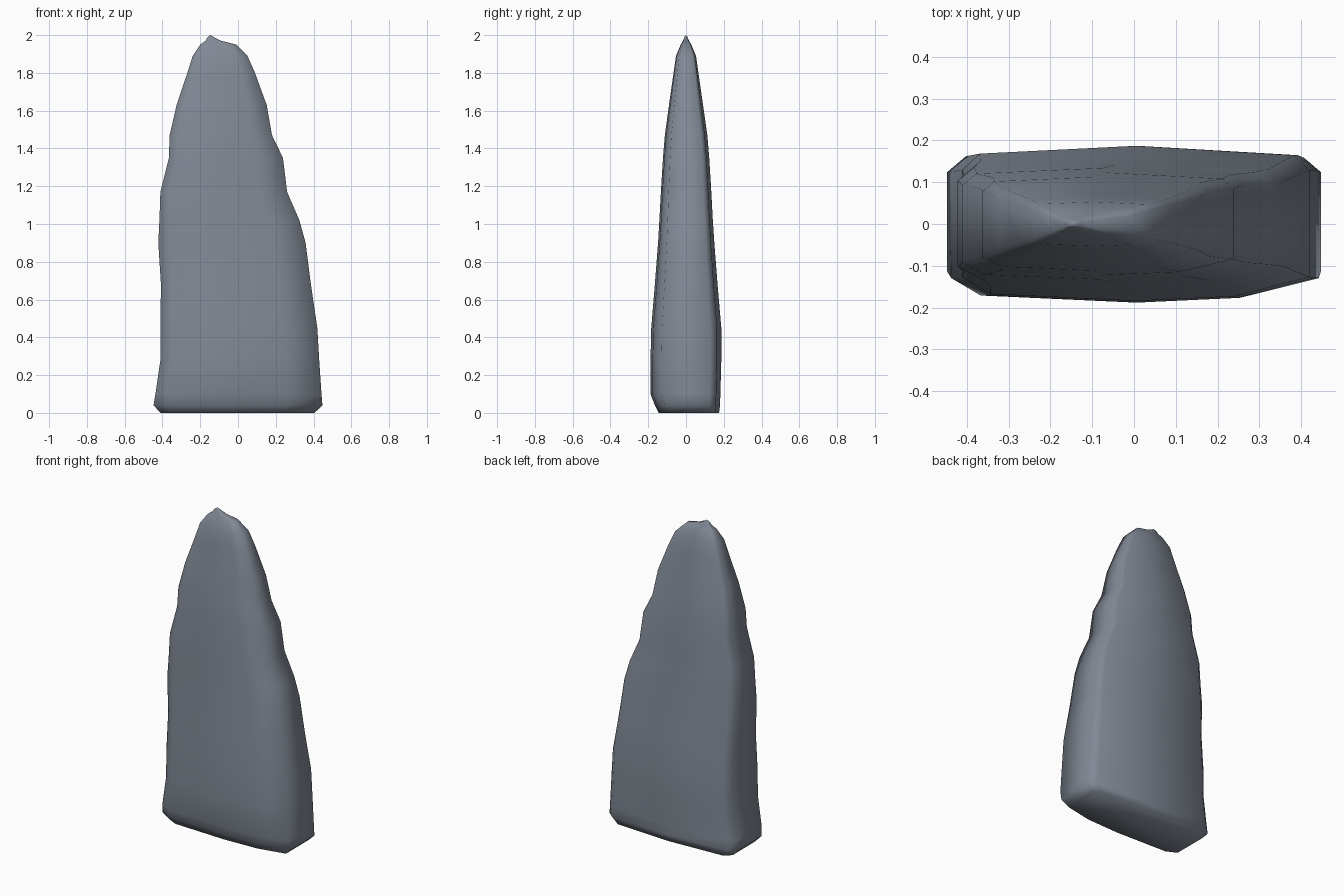
import bpy, bmesh

# Weathered standing stone lofted from chamfered cross-sections
# each level: z, left x, right x, front depth, back depth
LEVELS = [
    (0.00, -0.41, 0.405, 0.145, 0.175),
    (0.04, -0.447, 0.447, 0.165, 0.18),
    (0.10, -0.437, 0.442, 0.188, 0.182),
    (0.28, -0.411, 0.43, 0.188, 0.187),
    (0.45, -0.411, 0.42, 0.184, 0.187),
    (0.68, -0.408, 0.386, 0.165, 0.167),
    (0.90, -0.422, 0.358, 0.148, 0.15),
    (1.02, -0.416, 0.325, 0.141, 0.142),
    (1.17, -0.411, 0.26, 0.133, 0.134),
    (1.35, -0.366, 0.238, 0.122, 0.123),
    (1.47, -0.362, 0.18, 0.112, 0.113),
    (1.63, -0.325, 0.152, 0.09, 0.09),
    (1.80, -0.268, 0.09, 0.066, 0.066),
    (1.89, -0.24, 0.05, 0.053, 0.053),
    (1.95, -0.20, -0.01, 0.028, 0.028),
    (1.97, -0.172, -0.09, 0.016, 0.016),
    (1.99, -0.16, -0.13, 0.008, 0.008),
]
# outline: across (-1 left to 1 right), depth fraction (- front, + back)
OUTLINE = [(-1, -0.69), (-0.84, -0.91), (0, -1), (0.57, -0.94), (1, -0.69),
           (1, 0.69), (0.91, 0.88), (0, 1), (-0.9, 0.9), (-1, 0.69)]

stone_grey = bpy.data.materials.new("slate grey stone")
stone_grey.diffuse_color = (0.22, 0.25, 0.30, 1)

bm = bmesh.new()
rings = []
for z, left, right, front, back in LEVELS:
    mid, half = (left + right) / 2, (right - left) / 2
    rings.append([bm.verts.new((mid + u * half, v * (front if v < 0 else back), z))
                  for u, v in OUTLINE])
n = len(OUTLINE)
for a, b in zip(rings, rings[1:]):
    for i in range(n):
        j = (i + 1) % n
        bm.faces.new((a[i], a[j], b[j], b[i]))
# flat foot and pointed tip
bm.faces.new(rings[0][::-1])
tip = bm.verts.new((-0.145, 0, 2.0))
for i in range(n):
    bm.faces.new((rings[-1][i], rings[-1][(i + 1) % n], tip))
bmesh.ops.recalc_face_normals(bm, faces=bm.faces)

mesh = bpy.data.meshes.new("standing_stone")
bm.to_mesh(mesh)
bm.free()
mesh.materials.append(stone_grey)
for p in mesh.polygons:
    p.use_smooth = True
stone = bpy.data.objects.new("standing_stone", mesh)
bpy.context.collection.objects.link(stone)
